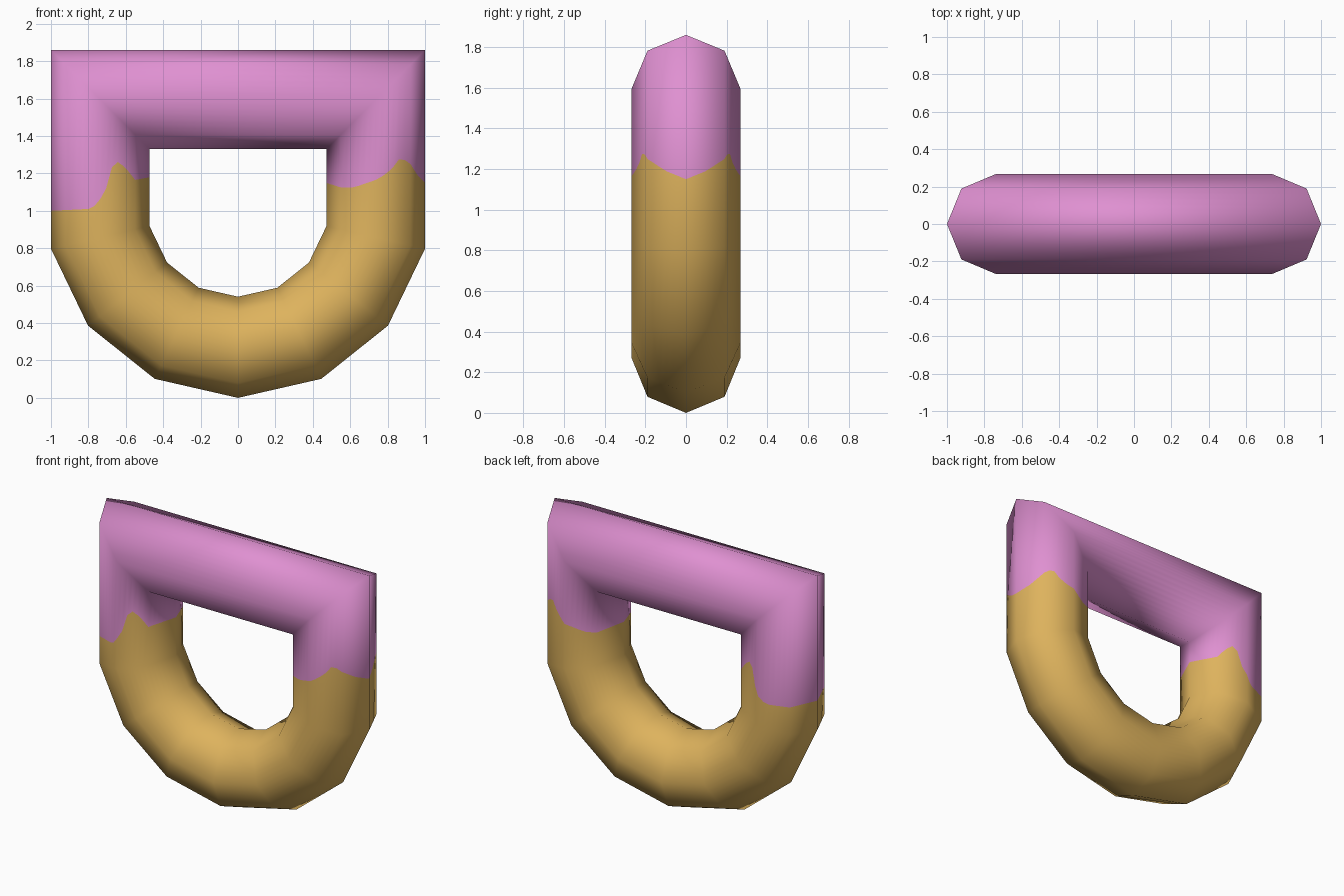
import bpy, bmesh, math
from mathutils import Vector

if "Cube" in bpy.data.objects:
    bpy.data.objects.remove(bpy.data.objects["Cube"])

SIDES, SUB = 8, 6            # octagonal tube, each side split for the wavy colour seam
HALF_DEPTH = 0.268
R_OUT, R_IN, CZ = 1.0257, 0.485, 1.0257
TOP_OUT, TOP_IN = 1.86, 1.33

# wavy seam height against x for each leg
SEAM_L = [(-1, 1.0), (-.8, 1.01), (-.76, 1.03), (-.71, 1.10), (-.68, 1.22), (-.655, 1.27),
          (-.6, 1.23), (-.55, 1.165), (-.47, 1.18)]
SEAM_R = [(.47, 1.15), (.55, 1.125), (.62, 1.125), (.75, 1.17), (.82, 1.22), (.86, 1.275),
          (.91, 1.27), (.96, 1.19), (1, 1.15)]


def seam_height(x):
    table = SEAM_L if x < 0 else SEAM_R
    for (x0, z0), (x1, z1) in zip(table, table[1:]):
        if x <= x1:
            t = max(0, (x - x0) / (x1 - x0))
            return z0 + (z1 - z0) * t
    return table[-1][1]


def section():
    """Octagon with a corner pointing outward, as (cos, sin) pairs."""
    pts = []
    for k in range(SIDES):
        a, b = (Vector((math.cos(t), math.sin(t))) for t in
                (2 * math.pi * k / SIDES, 2 * math.pi * (k + 1) / SIDES))
        pts += [a.lerp(b, j / SUB) for j in range(SUB)]
    return pts


def material(name, colour):
    m = bpy.data.materials.new(name)
    m.diffuse_color = (*colour, 1)
    m.use_nodes = True
    m.node_tree.nodes["Principled BSDF"].inputs["Base Color"].default_value = m.diffuse_color
    return m


# stations: (outer point, inner point, is_seam), left leg -> round bottom -> right leg -> bar
stations = []
for i in range(-3, 4):
    a = i * 2 * math.pi / 14
    d = Vector((math.sin(a), 0, -math.cos(a)))
    c = Vector((0, 0, CZ))
    stations.append((c + d * R_OUT, c + d * R_IN, False))
xo, xi = stations[-1][0].x, stations[-1][1].x
for s in (1, -1):
    leg = (Vector((s * xo, 0, 1.1)), Vector((s * xi, 0, 1.1)), True)
    corner = (Vector((s * xo, 0, TOP_OUT)), Vector((s * xi, 0, TOP_IN)), False)
    stations += [leg, corner] if s > 0 else [corner, leg]

# D-shaped tube
bm = bmesh.new()
rings, normals = [], []
for outer, inner, is_seam in stations:
    mid, half = (outer + inner) / 2, (outer - inner) / 2
    ring = []
    for cs in section():
        p = mid + half * cs.x + Vector((0, HALF_DEPTH * cs.y, 0))
        if is_seam:
            p.z = seam_height(p.x)
        ring.append(bm.verts.new(p))
        normals.append((half.normalized() * cs.x + Vector((0, cs.y, 0))).normalized())
    rings.append(ring)

n = SIDES * SUB
for i, ring in enumerate(rings):
    nxt = rings[(i + 1) % len(rings)]
    for k in range(n):
        f = bm.faces.new((ring[k], ring[(k + 1) % n], nxt[(k + 1) % n], nxt[k]))
        f.smooth = True
        f.material_index = 1 if 7 <= i <= 9 else 0   # between the two seams, over the bar
bmesh.ops.recalc_face_normals(bm, faces=bm.faces)

mesh = bpy.data.meshes.new("d_ring")
bm.to_mesh(mesh)
bm.free()
mesh.materials.append(material("golden tan", (0.73, 0.45, 0.11)))
mesh.materials.append(material("pink", (0.74, 0.28, 0.64)))
mesh.normals_split_custom_set_from_vertices(normals)   # shade as a smooth eight-sided tube
bpy.context.collection.objects.link(bpy.data.objects.new("d_ring", mesh))
